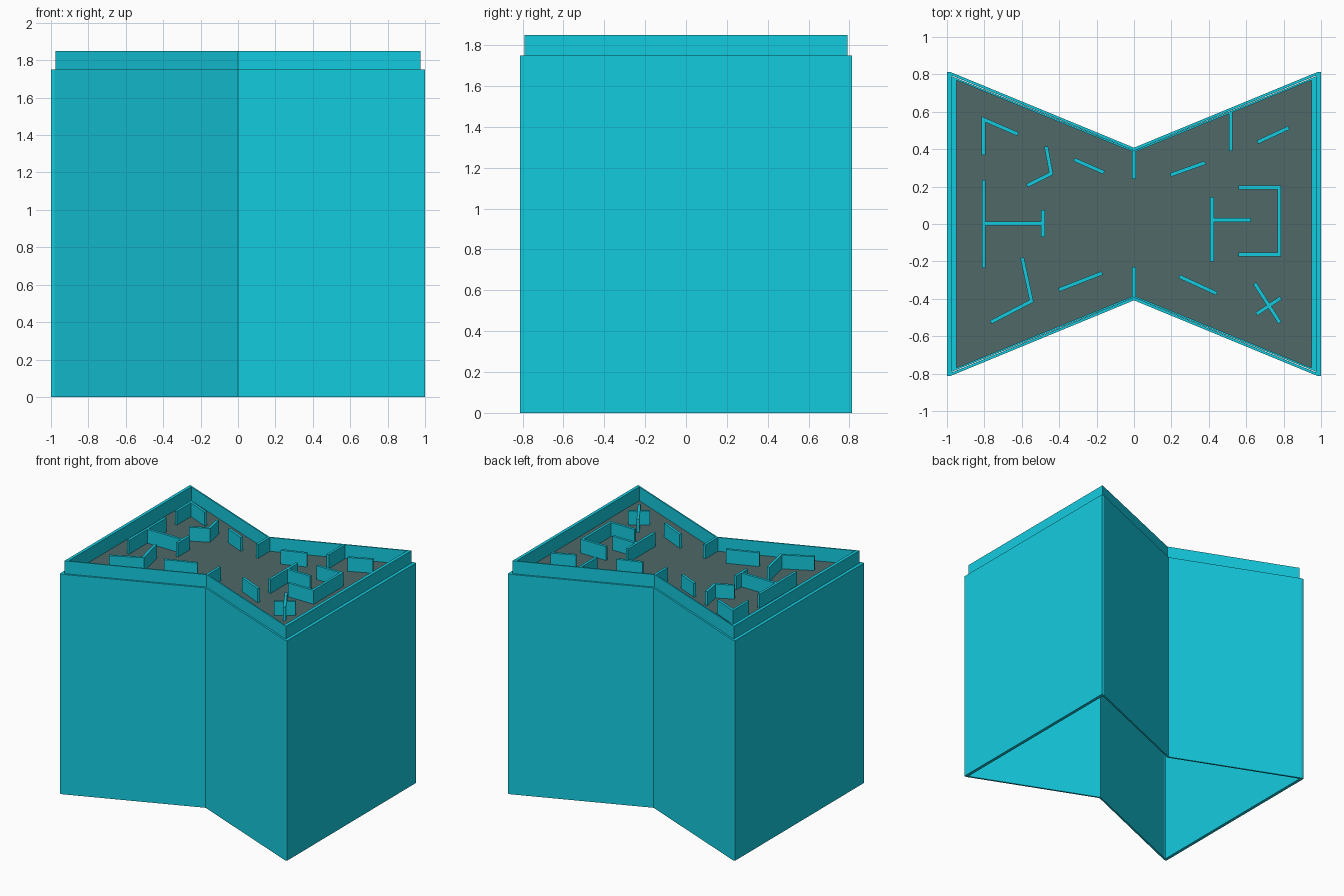
import bpy
import bmesh
from mathutils import Vector

if "Cube" in bpy.data.objects:
    bpy.data.objects.remove(bpy.data.objects["Cube"])


def material(name, rgb):
    m = bpy.data.materials.new(name)
    m.diffuse_color = (*rgb, 1)
    m.use_nodes = True
    m.node_tree.nodes["Principled BSDF"].inputs["Base Color"].default_value = m.diffuse_color
    return m


CYAN = material("cyan", (0.007, 0.60, 0.74))
GREY = material("slate_grey", (0.08, 0.138, 0.138))
SHELL_TOP, FLOOR, TOP = 1.75, 1.74, 1.85


def bowtie(x, y, waist, blunt=0.0):
    """Bow-tie outline, counter-clockwise; blunt flattens the outer tips."""
    right = [(0, -waist), (x - blunt, -y), (x, -y), (x, y), (x - blunt, y), (0, waist)]
    if not blunt:
        right = [right[0], right[2], right[3], right[5]]
    left = [(-px, -py) for px, py in right[1:-1]]
    return right + left


def finish(bm, name, mat):
    bmesh.ops.recalc_face_normals(bm, faces=bm.faces)
    me = bpy.data.meshes.new(name)
    bm.to_mesh(me)
    bm.free()
    me.materials.append(mat)
    ob = bpy.data.objects.new(name, me)
    bpy.context.collection.objects.link(ob)
    return ob


def prism(name, outline, z0, z1, mat):
    bm = bmesh.new()
    lo = [bm.verts.new((x, y, z0)) for x, y in outline]
    hi = [bm.verts.new((x, y, z1)) for x, y in outline]
    n = len(outline)
    for i in range(n):
        j = (i + 1) % n
        bm.faces.new((lo[i], lo[j], hi[j], hi[i]))
    bm.faces.new(lo[::-1])
    bm.faces.new(hi)
    return finish(bm, name, mat)


def ring(name, outer, inner, z0, z1, mat):
    """Upright wall between two outlines with equal point counts."""
    bm = bmesh.new()
    loops = [[bm.verts.new((x, y, z)) for x, y in o]
             for o, z in ((outer, z0), (outer, z1), (inner, z1), (inner, z0))]
    n = len(outer)
    for k in range(4):
        a, b = loops[k], loops[(k + 1) % 4]
        for i in range(n):
            j = (i + 1) % n
            bm.faces.new((a[i], a[j], b[j], b[i]))
    return finish(bm, name, mat)


def wall(name, points, t=0.02):
    """Thin upright partition along a path, mitred at its bends."""
    p = [Vector(q) for q in points]
    dirs = [(b - a).normalized() for a, b in zip(p, p[1:])]
    left, right = [], []
    for i, q in enumerate(p):
        d0, d1 = dirs[max(i - 1, 0)], dirs[min(i, len(dirs) - 1)]
        n0, n1 = Vector((-d0.y, d0.x)), Vector((-d1.y, d1.x))
        m = (n0 + n1).normalized()
        off = m * (t / 2 / m.dot(n0))
        left.append(q + off)
        right.append(q - off)
    prism(name, right + left[::-1], FLOOR - 0.005, TOP, CYAN)


# Tall hollow base, open underneath
ring("outer_shell", bowtie(1, 0.812, 0.408, 0.02), bowtie(0.975, 0.79, 0.394, 0.01),
     0, SHELL_TOP, CYAN)

# Raised tray rim and its floor
ring("tray_rim", bowtie(0.975, 0.79, 0.394), bowtie(0.95, 0.769, 0.383),
     FLOOR - 0.02, TOP, CYAN)
prism("tray_floor", bowtie(0.951, 0.77, 0.384), FLOOR - 0.02, FLOOR, GREY)

# Maze partitions, left half
left_walls = [
    [(-.805, .37), (-.805, .56), (-.62, .48)],
    [(-.47, .415), (-.443, .27), (-.572, .205)],
    [(-.32, .345), (-.16, .275)],
    [(-.803, .235), (-.803, -.235)],
    [(-.803, 0.003), (-.487, 0.003)],
    [(-.487, .075), (-.487, -.07)],
    [(-.598, -.18), (-.548, -.412), (-.765, -.525)],
    [(-.402, -.352), (-.17, -.262)],
]
# Maze partitions, waist and right half
right_walls = [
    [(0, .386), (0, .24)],
    [(0, -.386), (0, -.23)],
    [(.195, .262), (.38, .328)],
    [(.517, .595), (.517, .39)],
    [(.66, .437), (.828, .515)],
    [(.56, .195), (.777, .195), (.777, -.163), (.56, -.163)],
    [(.417, .145), (.417, -.2)],
    [(.417, .022), (.625, .022)],
    [(.242, -.28), (.443, -.372)],
    [(.645, -.317), (.78, -.528)],
    [(.655, -.482), (.785, -.395)],
]
for side, paths in (("left", left_walls), ("right", right_walls)):
    for i, path in enumerate(paths, 1):
        wall(f"maze_wall_{side}_{i}", path)
